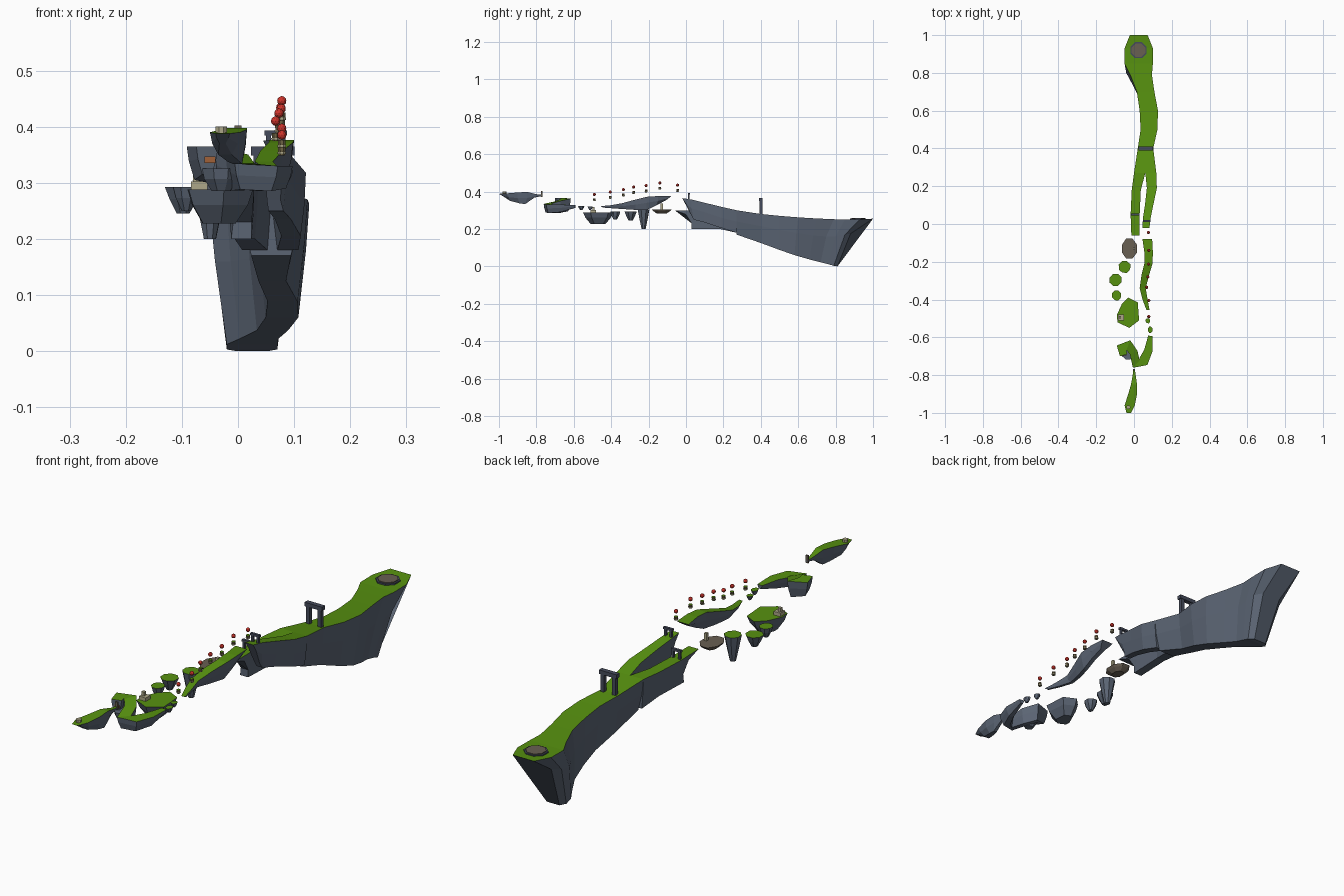
import bpy, bmesh, math, random
from mathutils import Vector
random.seed(4)

COLOURS = {
    "grass green": (0.095, 0.285, 0.005), "slate rock": (0.105, 0.13, 0.175),
    "brown stone": (0.14, 0.115, 0.085), "dark arch stone": (0.06, 0.07, 0.105),
    "beige stone": (0.42, 0.39, 0.25), "balloon red": (0.62, 0.035, 0.025),
    "basket brown": (0.16, 0.13, 0.06), "sign orange": (0.35, 0.12, 0.04)}
MATS = {}
for n, c in COLOURS.items():
    MATS[n] = bpy.data.materials.new(n)
    MATS[n].diffuse_color = (*c, 1)


def finish(name, bm, *mats):
    bmesh.ops.recalc_face_normals(bm, faces=bm.faces)
    me = bpy.data.meshes.new(name)
    bm.to_mesh(me)
    bm.free()
    for m in mats:
        me.materials.append(MATS[m])
    ob = bpy.data.objects.new(name, me)
    bpy.context.collection.objects.link(ob)
    return ob


def loft(name, rings):
    """Skin six-point rings; the first side of each ring is the grass top."""
    bm = bmesh.new()
    vs = [[bm.verts.new(p) for p in r] for r in rings]
    for a, b in zip(vs, vs[1:]):
        for i in range(6):
            j = (i + 1) % 6
            f = bm.faces.new((a[i], a[j], b[j], b[i]))
            f.material_index = 0 if i == 0 else 1
    for end in (vs[0], vs[-1]):
        bm.faces.new(end).material_index = 1
    return finish(name, bm, "grass green", "slate rock")


def straight(name, stations, mid=0.88, low=0.6):
    """Stations: y, left x, right x, top z, mid y, mid z, bottom y, bottom z."""
    rings = []
    for y, l, r, zt, ym, zm, yb, zb in stations:
        c, h = (l + r) / 2, (r - l) / 2
        rings.append([(l, y, zt), (r, y, zt), (c + h * mid, ym, zm), (c + h * low, yb, zb),
                      (c - h * low, yb, zb), (c - h * mid, ym, zm)])
    return loft(name, rings)


def curved(name, path, low=0.45):
    """Path points: x, y, half width, top z, depth."""
    rings = []
    for i, (x, y, h, z, d) in enumerate(path):
        a, b = path[max(i - 1, 0)], path[min(i + 1, len(path) - 1)]
        t = Vector((b[0] - a[0], b[1] - a[1], 0)).normalized()
        s = Vector((t.y, -t.x, 0)) * h
        p = Vector((x, y, z))
        m, k = Vector((0, 0, -d * 0.45)), Vector((0, 0, -d))
        rings.append([p - s, p + s, p + s * 0.85 + m, p + s * low + k,
                      p - s * low + k, p - s * 0.85 + m])
    return loft(name, rings)


def ring(x, y, rx, ry, n=8, jitter=0.08):
    pts = []
    for i in range(n):
        a, k = 2 * math.pi * (i + 0.5) / n, 1 + random.uniform(-jitter, jitter)
        pts.append((x + rx * k * math.cos(a), y + ry * k * math.sin(a)))
    return pts


def islet(name, outline, zt, zb, mid=0.8, low=0.35, mid_at=0.45, top="grass green", side="slate rock"):
    """Floating rock under a flat polygon top."""
    cx = sum(p[0] for p in outline) / len(outline)
    cy = sum(p[1] for p in outline) / len(outline)
    bm = bmesh.new()
    levels = [(1, zt), (mid, zt + (zb - zt) * mid_at), (low, zb)]
    vs = [[bm.verts.new((cx + (x - cx) * k, cy + (y - cy) * k, z)) for x, y in outline] for k, z in levels]
    n = len(outline)
    bm.faces.new(vs[0])
    for a, b in zip(vs, vs[1:]):
        for i in range(n):
            bm.faces.new((a[i], a[(i + 1) % n], b[(i + 1) % n], b[i])).material_index = 1
    bm.faces.new(vs[2]).material_index = 1
    return finish(name, bm, top, side)


def boxes(name, mat, *specs):
    """Boxes given as (x0, x1, y0, y1, z0, z1)."""
    bm = bmesh.new()
    for x0, x1, y0, y1, z0, z1 in specs:
        for v in bmesh.ops.create_cube(bm, size=1)["verts"]:
            v.co = ((x0, x1)[v.co.x > 0], (y0, y1)[v.co.y > 0], (z0, z1)[v.co.z > 0])
    return finish(name, bm, mat)


def arch(name, x0, x1, y, z0, z1, t):
    boxes(name, "dark arch stone", (x0, x0 + t, y - t / 2, y + t / 2, z0, z1),
          (x1 - t, x1, y - t / 2, y + t / 2, z0, z1),
          (x0 - t * 0.3, x1 + t * 0.3, y - t * 0.6, y + t * 0.6, z1 - t, z1))


# Main island: long ridge with a broad head at the back
straight("main_island", [
    (0.27, 0.0, 0.118, 0.300, 0.27, 0.24, 0.27, 0.170),
    (0.40, 0.02, 0.102, 0.280, 0.40, 0.215, 0.40, 0.125),
    (0.50, 0.035, 0.124, 0.270, 0.50, 0.195, 0.50, 0.088),
    (0.60, 0.03, 0.127, 0.262, 0.59, 0.18, 0.58, 0.060),
    (0.70, 0.015, 0.108, 0.256, 0.68, 0.165, 0.66, 0.037),
    (0.79, -0.02, 0.095, 0.252, 0.75, 0.16, 0.72, 0.022),
    (0.85, -0.05, 0.10, 0.250, 0.80, 0.16, 0.76, 0.012),
    (0.93, -0.05, 0.10, 0.251, 0.85, 0.17, 0.79, 0.003),
    (1.0, -0.022, 0.072, 0.255, 0.88, 0.175, 0.81, 0.0)])
# Two forward branches
straight("left_branch", [
    (0.27, 0.0, 0.06, 0.300, 0.27, 0.25, 0.27, 0.18),
    (0.18, -0.012, 0.036, 0.300, 0.18, 0.25, 0.18, 0.2),
    (0.05, -0.018, 0.03, 0.300, 0.05, 0.25, 0.03, 0.2),
    (-0.06, -0.014, 0.03, 0.300, 0.0, 0.278, 0.03, 0.23)], 0.92, 0.75)
straight("right_branch", [
    (0.27, 0.06, 0.118, 0.300, 0.27, 0.24, 0.27, 0.18),
    (0.19, 0.068, 0.121, 0.318, 0.19, 0.26, 0.19, 0.205),
    (0.10, 0.058, 0.102, 0.340, 0.10, 0.29, 0.10, 0.235),
    (0.03, 0.047, 0.088, 0.357, 0.03, 0.31, 0.04, 0.25),
    (-0.02, 0.045, 0.082, 0.365, 0.0, 0.335, 0.03, 0.27)], 0.9, 0.65)
# Brown landing pad with a dark rim on the head
for nm, r, z, m in (("pad_rim", 0.046, 0.256, "dark arch stone"), ("landing_pad", 0.039, 0.259, "brown stone")):
    islet(nm, ring(0.024, 0.92, r, r, 8, 0), z, 0.24, 1, 1, 0.5, m, m)
# Gate arches
arch("large_arch", 0.028, 0.096, 0.40, 0.275, 0.365, 0.016)
arch("left_arch", -0.012, 0.026, 0.05, 0.295, 0.337, 0.009)
arch("right_arch", 0.05, 0.085, 0.015, 0.355, 0.393, 0.009)

# Right-hand curving island
straight("right_ridge_island", [
    (-0.08, 0.045, 0.096, 0.375, -0.09, 0.366, -0.11, 0.352),
    (-0.15, 0.055, 0.10, 0.376, -0.15, 0.35, -0.16, 0.325),
    (-0.21, 0.055, 0.098, 0.372, -0.21, 0.34, -0.21, 0.302),
    (-0.27, 0.04, 0.08, 0.357, -0.27, 0.33, -0.27, 0.302),
    (-0.34, 0.03, 0.062, 0.338, -0.34, 0.322, -0.33, 0.306),
    (-0.40, 0.045, 0.072, 0.327, -0.40, 0.318, -0.39, 0.31),
    (-0.455, 0.066, 0.082, 0.322, -0.45, 0.318, -0.44, 0.314)], 0.85, 0.4)
# Left-hand stepping islands
islet("brown_platform", ring(-0.025, -0.13, 0.042, 0.057, 8, 0.03), 0.305, 0.283, 0.85, 0.5,
      0.4, "brown stone", "brown stone")
islet("tall_step", ring(-0.05, -0.227, 0.033, 0.034, 8, 0.03), 0.305, 0.2, 0.72, 0.35)
islet("wide_step", ring(-0.098, -0.296, 0.034, 0.034, 8, 0.03), 0.292, 0.245, 0.75)
islet("small_step", ring(-0.092, -0.378, 0.026, 0.028, 8, 0.03), 0.292, 0.25)
islet("meadow_island", [(-0.03, -0.39), (0.02, -0.415), (0.027, -0.51), (-0.025, -0.55),
                        (-0.088, -0.52), (-0.09, -0.48), (-0.065, -0.425)], 0.288, 0.227, 0.85, 0.5)
islet("right_step_a", ring(0.074, -0.512, 0.013, 0.014), 0.32, 0.302)
islet("right_step_b", ring(0.086, -0.56, 0.013, 0.018), 0.322, 0.302)

# Hooked island with a raised lobe
curved("hooked_island", [
    (-0.055, -0.695, 0.02, 0.365, 0.05), (-0.066, -0.655, 0.028, 0.365, 0.06),
    (-0.03, -0.642, 0.028, 0.362, 0.068), (-0.002, -0.68, 0.022, 0.35, 0.064),
    (0.012, -0.742, 0.026, 0.334, 0.046), (0.05, -0.728, 0.028, 0.33, 0.045),
    (0.076, -0.67, 0.022, 0.33, 0.04), (0.086, -0.592, 0.011, 0.328, 0.015)])
islet("hook_core_rock", ring(-0.03, -0.685, 0.035, 0.035), 0.325, 0.285, 0.9, 0.5, 0.45, "slate rock")
boxes("hook_sign", "sign orange", (-0.06, -0.04, -0.70, -0.696, 0.335, 0.347))

# Front starting island with a thin neck
straight("front_island", [
    (-1.0, -0.04, -0.015, 0.388, -0.985, 0.38, -0.97, 0.37),
    (-0.96, -0.05, 0.004, 0.39, -0.95, 0.37, -0.94, 0.35),
    (-0.9, -0.03, 0.016, 0.395, -0.9, 0.365, -0.89, 0.337),
    (-0.85, -0.016, 0.016, 0.398, -0.85, 0.365, -0.86, 0.333),
    (-0.8, -0.007, 0.009, 0.386, -0.8, 0.378, -0.81, 0.368),
    (-0.768, -0.004, 0.004, 0.382, -0.768, 0.379, -0.768, 0.376)], 0.85, 0.45)

# Stone markers and posts
islet("start_marker", ring(-0.03, -0.97, 0.011, 0.011, 8, 0), 0.4, 0.385, 1, 1, 0.5, "beige stone", "beige stone")
boxes("meadow_marker", "beige stone", (-0.084, -0.054, -0.51, -0.48, 0.284, 0.302),
      (-0.08, -0.068, -0.50, -0.488, 0.3, 0.318))
boxes("platform_post", "beige stone", (-0.005, 0.006, -0.136, -0.124, 0.3, 0.335))
boxes("neck_post", "brown stone", (-0.006, 0.006, -0.775, -0.768, 0.372, 0.402))

# Row of floating red balloons with baskets
for i, (x, y, z) in enumerate([(0.078, -0.49, 0.385), (0.078, -0.405, 0.397), (0.067, -0.335, 0.41),
                               (0.073, -0.28, 0.424), (0.077, -0.213, 0.432), (0.078, -0.14, 0.446),
                               (0.076, -0.045, 0.434)]):
    bm = bmesh.new()
    bmesh.ops.create_icosphere(bm, subdivisions=2, radius=0.0085)
    bmesh.ops.translate(bm, verts=bm.verts, vec=(x, y, z))
    finish(f"balloon_{i}", bm, "balloon red")
    islet(f"basket_{i}", ring(x, y, 0.0075, 0.0075, 8, 0), z - 0.021, z - 0.036, 0.95, 0.75,
          0.4, "grass green", "basket brown")
    islet(f"basket_foot_{i}", ring(x, y, 0.0085, 0.0085, 8, 0), z - 0.03, z - 0.034, 1, 0.9,
          0.5, "beige stone", "beige stone")
